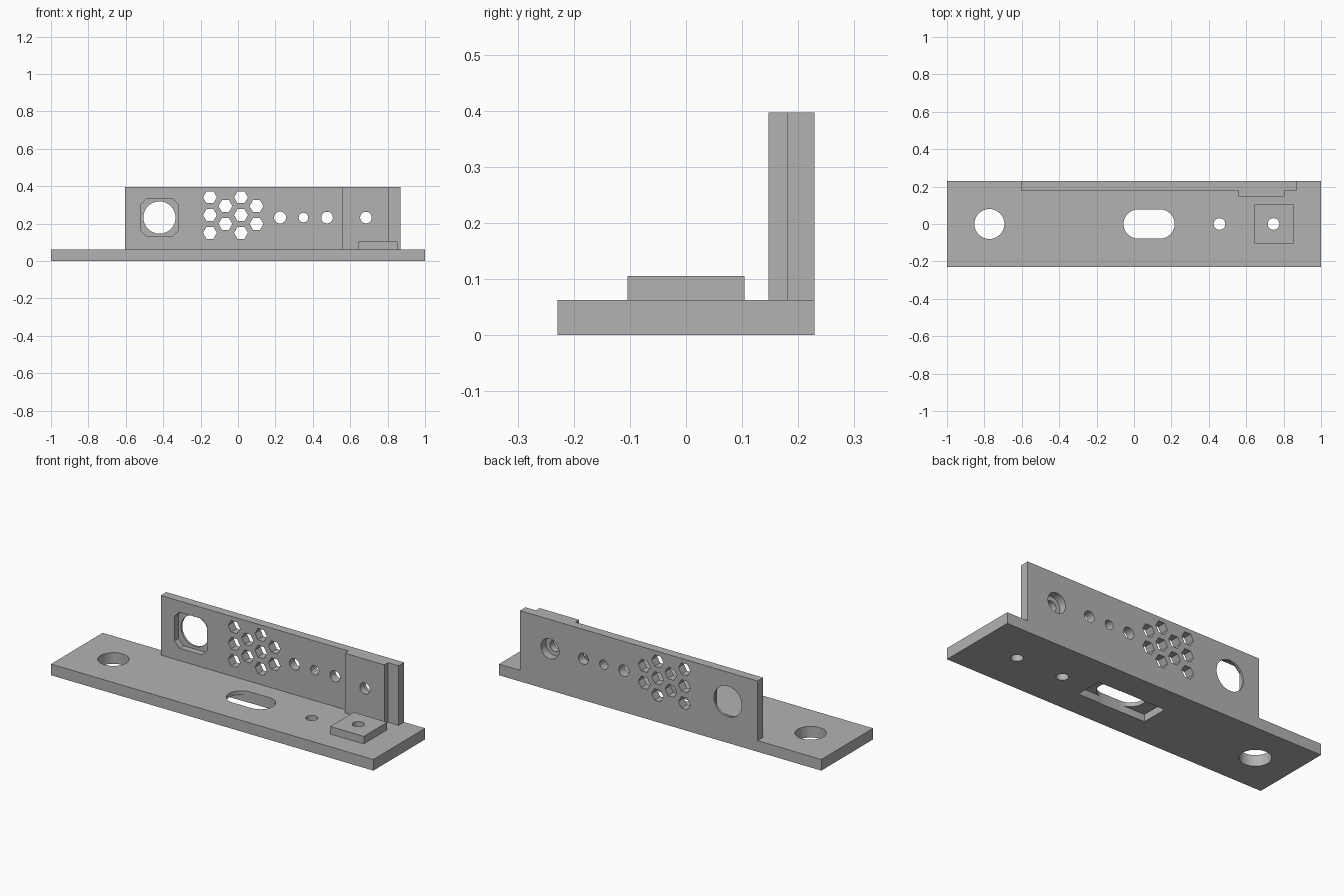
import bpy, bmesh, math
from mathutils import Vector

if "Cube" in bpy.data.objects:
    bpy.data.objects.remove(bpy.data.objects["Cube"], do_unlink=True)

grey = bpy.data.materials.new("plain grey")
grey.use_nodes = True
COLOUR = (0.45, 0.45, 0.45, 1)
grey.diffuse_color = COLOUR
grey.node_tree.nodes["Principled BSDF"].inputs["Base Color"].default_value = COLOUR

BASE_TOP, WALL_TOP = 0.0625, 0.397
FRONT, BACK = -0.229, 0.229
WALL_FRONT, BLOCK_FRONT = 0.18, 0.147
HOLE_Z = 0.2325


def prism(name, outline, axis, lo, hi):
    """Extrude a flat outline along z (outline in x, y) or y (outline in x, z)."""
    bm = bmesh.new()
    place = (lambda p: (p[0], p[1], lo)) if axis == "z" else (lambda p: (p[0], lo, p[1]))
    face = bm.faces.new([bm.verts.new(place(p)) for p in outline])
    side = bmesh.ops.extrude_face_region(bm, geom=[face])["geom"]
    move = Vector((0, 0, hi - lo)) if axis == "z" else Vector((0, hi - lo, 0))
    bmesh.ops.translate(bm, vec=move, verts=[g for g in side if isinstance(g, bmesh.types.BMVert)])
    bmesh.ops.recalc_face_normals(bm, faces=bm.faces)
    mesh = bpy.data.meshes.new(name)
    bm.to_mesh(mesh)
    bm.free()
    mesh.materials.append(grey)
    obj = bpy.data.objects.new(name, mesh)
    bpy.context.collection.objects.link(obj)
    return obj


def rect(x0, x1, y0, y1):
    return [(x0, y0), (x1, y0), (x1, y1), (x0, y1)]


def ring(x, y, r, n=40):
    return [(x + r * math.cos(math.tau * i / n), y + r * math.sin(math.tau * i / n)) for i in range(n)]


def slot(x0, x1, r, n=20):
    ends = []
    for cx, start in ((x1 - r, -math.pi / 2), (x0 + r, math.pi / 2)):
        ends += [(cx + r * math.cos(start + math.pi * i / n),
                  r * math.sin(start + math.pi * i / n)) for i in range(n + 1)]
    return ends


def chamfered(x, z, half, cut):
    a, b = half, half - cut
    return [(x + u, z + v) for u, v in
            ((a, -b), (a, b), (b, a), (-b, a), (-a, b), (-a, -b), (-b, -a), (b, -a))]


def combine(target, tool, operation):
    mod = target.modifiers.new(operation, "BOOLEAN")
    mod.operation, mod.solver, mod.object = operation, "EXACT", tool
    bpy.context.view_layer.objects.active = target
    bpy.ops.object.modifier_apply(modifier=mod.name)
    bpy.data.objects.remove(tool, do_unlink=True)


# Base plate, upright wall with its thicker block, and raised pad, fused in one solid
bracket = prism("bracket", rect(-1, 1, FRONT, BACK), "z", 0, BASE_TOP)
wall_plan = [(-0.605, WALL_FRONT), (0.56, WALL_FRONT), (0.56, BLOCK_FRONT), (0.805, BLOCK_FRONT),
             (0.805, WALL_FRONT), (0.87, WALL_FRONT), (0.87, BACK), (-0.605, BACK)]
combine(bracket, prism("wall", wall_plan, "z", BASE_TOP / 2, WALL_TOP), "UNION")
combine(bracket, prism("pad", rect(0.645, 0.853, -0.104, 0.104), "z", BASE_TOP / 2, 0.105), "UNION")

# Openings in the base: cable hole, screw holes, slot and the pocket under it
cuts = [(ring(x, 0, r), "z", -0.1, 0.2) for x, r in ((-0.773, 0.08), (0.457, 0.031), (0.746, 0.031))]
cuts.append((slot(-0.056, 0.217, 0.078), "z", -0.1, 0.2))
cuts.append((rect(-0.13, 0.29, -0.076, 0.076), "z", -0.1, 0.04))

# Round window with a chamfered square recess in front
cuts.append((ring(-0.42, HOLE_Z, 0.086, 48), "y", 0, 0.4))
cuts.append((chamfered(-0.42, HOLE_Z, 0.101, 0.032), "y", 0, 0.217))

# Honeycomb vents in alternating columns of three and two
for col in range(4):
    count = 3 - col % 2
    for row in range(count):
        z = 0.246 + (row - (count - 1) / 2) * 0.095
        cuts.append((ring(-0.15 + col * 0.083, z, 0.037, 6), "y", 0, 0.4))

# Small round holes, and a counterbore behind the last one
for x, r, n in ((0.225, 0.032, 32), (0.35, 0.026, 12), (0.476, 0.031, 32), (0.684, 0.031, 32)):
    cuts.append((ring(x, HOLE_Z, r, n), "y", 0, 0.4))
cuts.append((ring(0.684, HOLE_Z, 0.056), "y", 0.185, 0.4))

for cut in cuts:
    combine(bracket, prism("cutter", *cut), "DIFFERENCE")

# Crisp edges with smooth hole walls
bpy.ops.object.select_all(action="DESELECT")
bracket.select_set(True)
bpy.context.view_layer.objects.active = bracket
bpy.ops.object.shade_smooth_by_angle(angle=math.radians(25))
